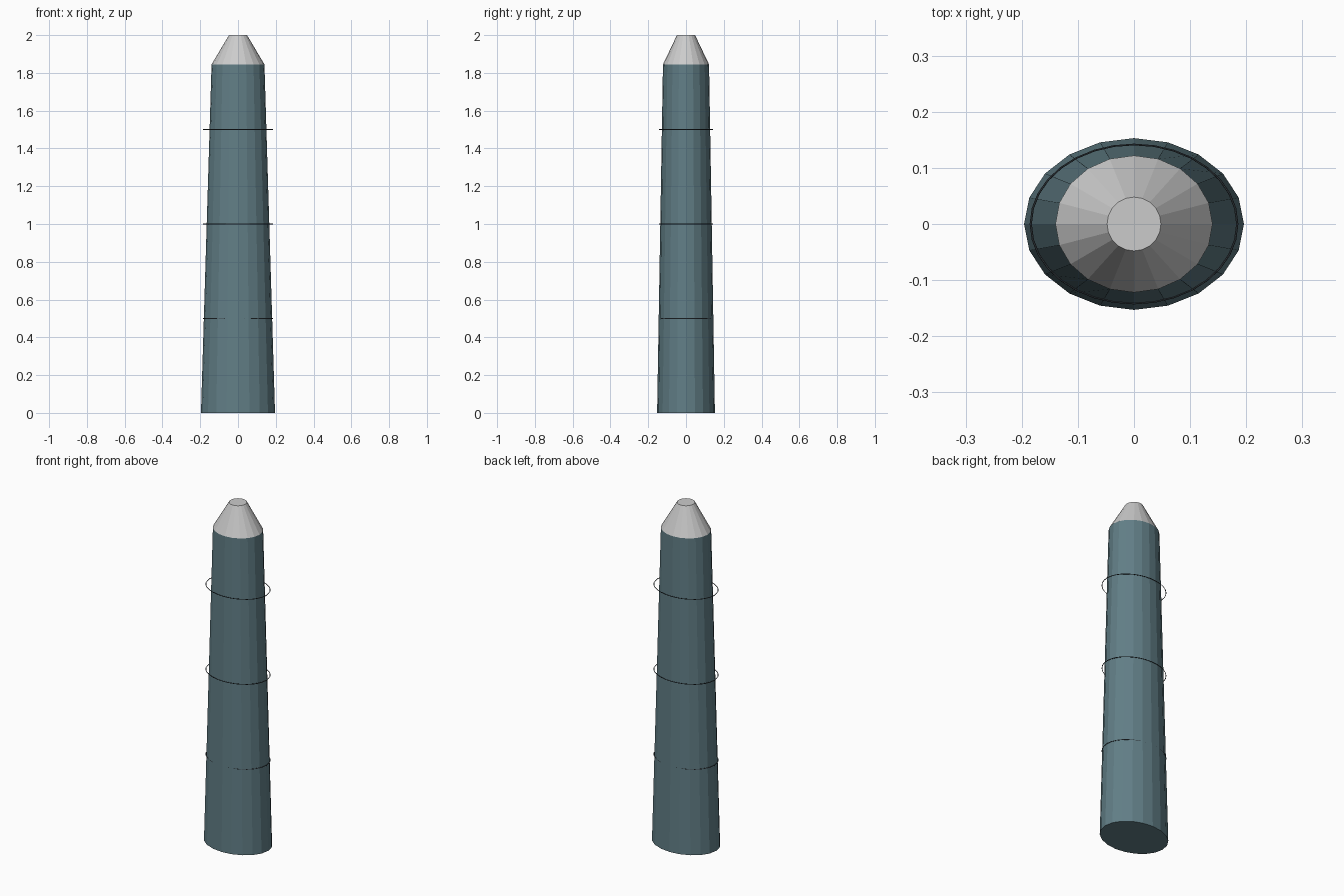
import bpy, bmesh, math

if "Cube" in bpy.data.objects:
    bpy.data.objects.remove(bpy.data.objects["Cube"])

SIDES = 20


def colour(name, rgb):
    m = bpy.data.materials.new(name)
    m.diffuse_color = (*rgb, 1)
    m.use_nodes = True
    m.node_tree.nodes["Principled BSDF"].inputs["Base Color"].default_value = m.diffuse_color
    return m


def add_object(name, bm, mat=None):
    bmesh.ops.recalc_face_normals(bm, faces=bm.faces)
    me = bpy.data.meshes.new(name)
    bm.to_mesh(me)
    bm.free()
    ob = bpy.data.objects.new(name, me)
    bpy.context.collection.objects.link(ob)
    if mat:
        me.materials.append(mat)
    return ob


def loft(name, rings, mat=None):
    """Closed solid through elliptical rings given as (x radius, y radius, z)."""
    bm = bmesh.new()
    loops = []
    for rx, ry, z in rings:
        angles = [math.tau * i / SIDES for i in range(SIDES)]
        loops.append([bm.verts.new((rx * math.cos(a), ry * math.sin(a), z)) for a in angles])
    for lo, hi in zip(loops, loops[1:]):
        for i in range(SIDES):
            j = (i + 1) % SIDES
            bm.faces.new((lo[i], lo[j], hi[j], hi[i]))
    bm.faces.new(loops[0][::-1])
    bm.faces.new(loops[-1])
    return add_object(name, bm, mat)


teal = colour("teal", (0.12, 0.21, 0.24))
dark = colour("dark_line", (0.04, 0.05, 0.06))

# Tapered oval shaft
loft("shaft", [(0.196, 0.153, 0), (0.14, 0.122, 1.845)], teal)

# Blunt tip blending from the oval to a small round end
loft("tip", [(0.14, 0.122, 1.845), (0.048, 0.048, 2.0)])

# Thin wire bands, all the same size, so the lowest one is mostly sunk in the shaft
for n, z in enumerate((0.5, 1.0, 1.5), 1):
    bpy.ops.mesh.primitive_torus_add(major_segments=32, minor_segments=6,
                                     major_radius=0.184, minor_radius=0.002,
                                     location=(0, 0, z))
    band = bpy.context.object
    band.name = f"band_{n}"
    band.scale.y = 0.77
    band.data.materials.append(dark)
